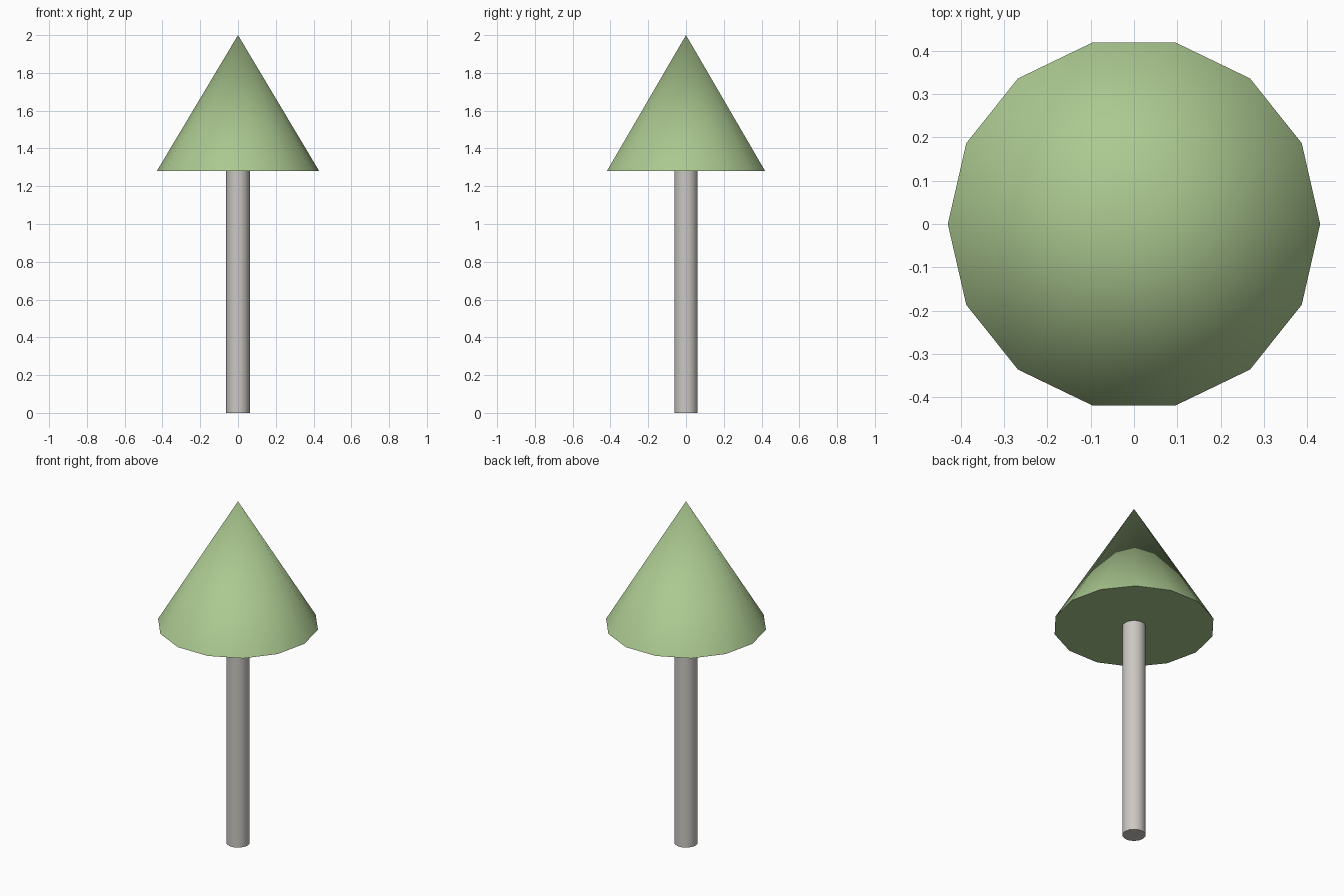
import bpy, bmesh, math

cube = bpy.data.objects.get("Cube")
if cube:
    bpy.data.objects.remove(cube, do_unlink=True)

SIDES = 14


def material(name, rgb):
    m = bpy.data.materials.new(name)
    m.use_nodes = True
    m.diffuse_color = (*rgb, 1)
    m.node_tree.nodes["Principled BSDF"].inputs["Base Color"].default_value = (*rgb, 1)
    return m


def ring(bm, radius, z):
    """Ring of vertices with its first corner on +x."""
    step = 2 * math.pi / SIDES
    return [bm.verts.new((radius * math.cos(i * step), radius * math.sin(i * step), z))
            for i in range(SIDES)]


def solid(name, radius, z0, z1, mat, pointed):
    """Closed cone or cylinder standing on its base ring."""
    bm = bmesh.new()
    base = ring(bm, radius, z0)
    bm.faces.new(base[::-1])
    if pointed:
        tip = bm.verts.new((0, 0, z1))
        for i in range(SIDES):
            bm.faces.new((base[i], base[(i + 1) % SIDES], tip))
    else:
        top = ring(bm, radius, z1)
        bm.faces.new(top)
        for i in range(SIDES):
            j = (i + 1) % SIDES
            bm.faces.new((base[i], base[j], top[j], top[i]))
    mesh = bpy.data.meshes.new(name)
    bm.to_mesh(mesh)
    bm.free()
    mesh.materials.append(mat)
    obj = bpy.data.objects.new(name, mesh)
    bpy.context.collection.objects.link(obj)
    # Smooth sides, crisp rims
    bpy.ops.object.select_all(action="DESELECT")
    obj.select_set(True)
    bpy.context.view_layer.objects.active = obj
    bpy.ops.object.shade_smooth_by_angle(angle=math.radians(40))
    return obj


leaf_green = material("leaf green", (0.41, 0.58, 0.28))
trunk_grey = material("trunk grey", (0.60, 0.58, 0.55))

# Trunk and conical crown
solid("trunk", 0.0625, 0.0, 1.28, trunk_grey, pointed=False)
solid("crown", 0.43, 1.28, 2.0, leaf_green, pointed=True)
